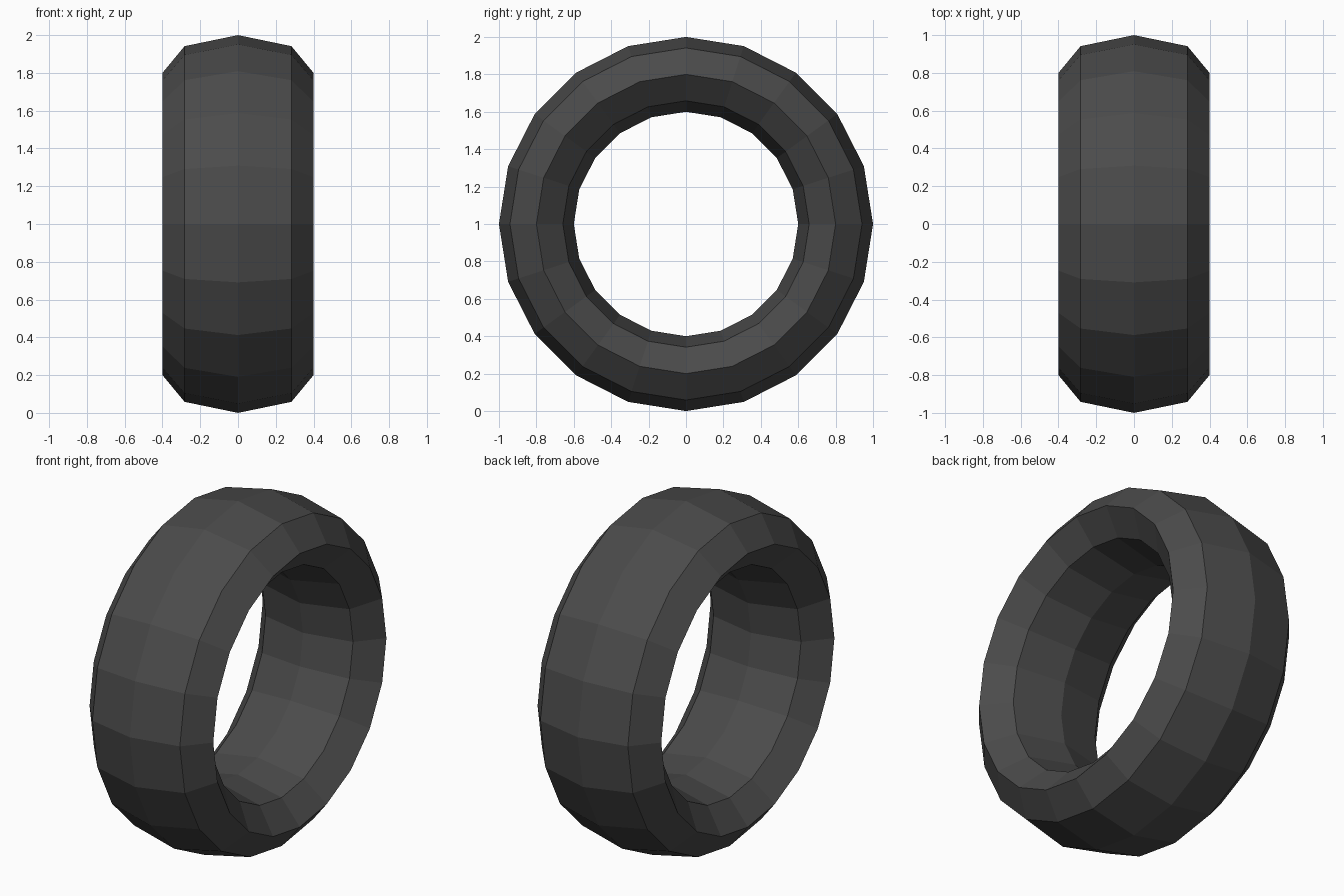
import bpy, math

if "Cube" in bpy.data.objects:
    bpy.data.objects.remove(bpy.data.objects["Cube"])

# Tyre: low-poly torus lying round the x axis, 20 segments with an 8-sided section
bpy.ops.mesh.primitive_torus_add(major_radius=0.8, minor_radius=0.2,
                                 major_segments=20, minor_segments=8)
tyre = bpy.context.object
tyre.name = "tyre"

# Widen the section to 0.8, stand it upright and lift it onto the ground
tyre.scale = (1, 1, 2)
tyre.rotation_euler = (0, math.radians(90), 0)
tyre.location = (0, 0, 1)
bpy.ops.object.transform_apply(location=True, rotation=True, scale=True)
bpy.ops.object.shade_flat()

# Dark rubber
rubber = bpy.data.materials.new("dark_rubber")
rubber.diffuse_color = (0.07, 0.07, 0.07, 1)
rubber.use_nodes = True
rubber.node_tree.nodes["Principled BSDF"].inputs["Base Color"].default_value = rubber.diffuse_color
tyre.data.materials.append(rubber)
